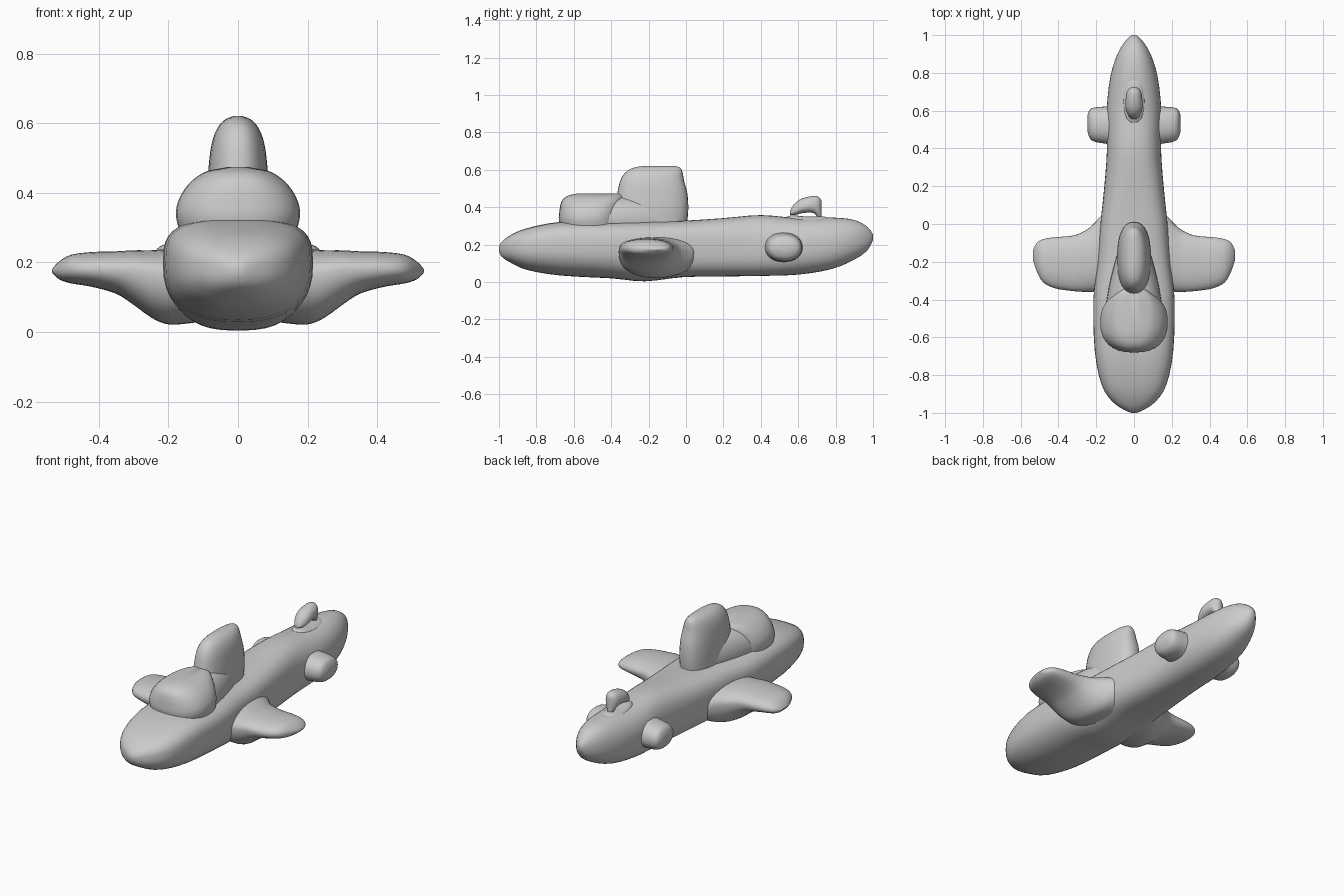
import bpy, bmesh, math

def spline(rows, steps):
    # Catmull-Rom interpolation between stations
    out = []
    for i in range(len(rows) - 1):
        p0, p1 = rows[max(i - 1, 0)], rows[i]
        p2, p3 = rows[i + 1], rows[min(i + 2, len(rows) - 1)]
        for s in range(steps):
            t = s / steps
            out.append([0.5 * (2 * b + (c - a) * t + (2 * a - 5 * b + 4 * c - d) * t * t
                               + (3 * b - a - 3 * c + d) * t ** 3)
                        for a, b, c, d in zip(p0, p1, p2, p3)])
    out.append(list(rows[-1]))
    return out

def power(v, n):
    return math.copysign(abs(v) ** (2 / n), v)

def loft(name, rows, place, n=2.2, seg=32, steps=3, mirror=False):
    # station: position, u min, u max, v min, v widest, v max, [upper, lower squareness]
    bm = bmesh.new()
    rings = []
    rows = [tuple(r) + (n, n) if len(r) == 6 else r for r in rows]
    for t, u0, u1, v0, vm, v1, n_hi, n_lo in spline(rows, steps):
        ring = []
        for k in range(seg):
            a = 2 * math.pi * k / seg
            c, s = math.cos(a), math.sin(a)
            e = n_hi if s >= 0 else n_lo
            u = (u0 + u1) / 2 + (u1 - u0) / 2 * power(c, e)
            v = vm + ((v1 - vm) if s >= 0 else (vm - v0)) * power(s, e)
            ring.append(bm.verts.new(place(t, u, v)))
        rings.append(ring)
    for r, q in zip(rings, rings[1:]):
        for k in range(seg):
            j = (k + 1) % seg
            bm.faces.new((r[k], r[j], q[j], q[k]))
    bm.faces.new(rings[0])
    bm.faces.new(rings[-1])
    bmesh.ops.recalc_face_normals(bm, faces=bm.faces)
    me = bpy.data.meshes.new(name)
    bm.to_mesh(me)
    bm.free()
    ob = bpy.data.objects.new(name, me)
    bpy.context.collection.objects.link(ob)
    if mirror:
        ob.modifiers.new("mirror", 'MIRROR')
    bpy.ops.object.select_all(action='DESELECT')
    ob.select_set(True)
    bpy.context.view_layer.objects.active = ob
    bpy.ops.object.shade_smooth_by_angle(angle=math.radians(40))
    return ob

along_y = lambda t, u, v: (u, t, v)
along_x = lambda t, u, v: (t, u, v)
along_z = lambda t, u, v: (v, u, t)

def sym_y(rows):
    # y, half width, z bottom, z widest, z top, [squareness]
    return [(y, -w, w, *rest) for y, w, *rest in rows]

def sym_z(rows):
    # z, y front, y back, half width
    return [(z, a, b, -w, 0, w) for z, a, b, w in rows]

# fuselage: squarer belly amidships, rounder stern deck
loft("fuselage", sym_y([
    (-1.0, .015, .165, .178, .19, 2.4, 2.2), (-.985, .05, .135, .178, .215, 2.6, 2.2),
    (-.94, .115, .105, .18, .25, 2.8, 2.3), (-.85, .172, .065, .185, .288, 3, 2.3),
    (-.67, .208, .035, .195, .322, 3.2, 2.4), (-.40, .215, .02, .195, .325, 3.2, 2.5),
    (-.22, .195, .004, .185, .325, 3.2, 2.6), (-.02, .18, .026, .18, .328, 3.2, 2.9),
    (.2, .157, .03, .18, .342, 2.9, 2.9), (.4, .143, .033, .18, .358, 2.5, 2.7),
    (.6, .145, .04, .19, .342, 2.3, 2.5), (.78, .125, .07, .2, .345, 2.2, 2.4),
    (.9, .088, .12, .22, .332, 2.2, 2.3), (.97, .045, .17, .23, .295, 2.2, 2.2),
    (1.0, .012, .225, .24, .255, 2.2, 2.2)]), along_y, seg=40)

# canopy
loft("canopy", sym_z([
    (.28, -.67, -.36, .165), (.33, -.68, -.36, .178), (.37, -.678, -.355, .174),
    (.41, -.672, -.345, .154), (.44, -.66, -.335, .126),
    (.462, -.63, -.33, .09), (.474, -.58, -.34, .03)]), along_z, 2.4)

# fairing joining the canopy to the tower
loft("tower_base", sym_y([
    (-.44, .15, .28, .32, .46), (-.32, .13, .28, .32, .46),
    (-.2, .1, .28, .32, .45), (-.06, .06, .28, .32, .42)]), along_y)

# tower
loft("tower", sym_z([
    (.29, -.38, .002, .088), (.38, -.38, .012, .09), (.47, -.368, .008, .085),
    (.54, -.352, -.01, .076), (.585, -.325, -.018, .06),
    (.61, -.285, -.03, .038), (.621, -.23, -.06, .012)]), along_z, 2.4)

# main wings with deep root fairing
loft("main_wings", [
    (.10, -.37, .08, .03, .155, .24), (.17, -.365, .045, .022, .158, .24),
    (.21, -.36, .005, .024, .163, .238), (.25, -.36, -.03, .042, .17, .235),
    (.30, -.357, -.055, .078, .18, .235), (.35, -.352, -.065, .11, .18, .232),
    (.42, -.34, -.07, .13, .18, .23), (.48, -.31, -.08, .14, .18, .222),
    (.515, -.25, -.1, .152, .177, .202), (.535, -.19, -.14, .172, .176, .18)],
    along_x, mirror=True)

# small rear fins
loft("rear_fins", [
    (.08, .40, .63, .1, .185, .27), (.15, .425, .622, .11, .185, .262),
    (.2, .433, .618, .112, .185, .255), (.232, .45, .608, .13, .185, .24),
    (.246, .49, .575, .165, .185, .205)], along_x, mirror=True)

# tail fin and its raised mount
loft("tail_fin", sym_y([
    (.555, .015, .36, .37, .378), (.58, .034, .358, .38, .42),
    (.62, .045, .368, .4, .447), (.68, .042, .37, .41, .46),
    (.71, .032, .34, .41, .455), (.725, .012, .335, .4, .435)]), along_y, seg=24)
loft("tail_fin_mount", sym_y([
    (.52, .01, .32, .325, .335), (.56, .045, .31, .325, .356),
    (.65, .058, .31, .325, .35), (.74, .045, .31, .325, .35),
    (.78, .01, .32, .325, .335)]), along_y, seg=24)
